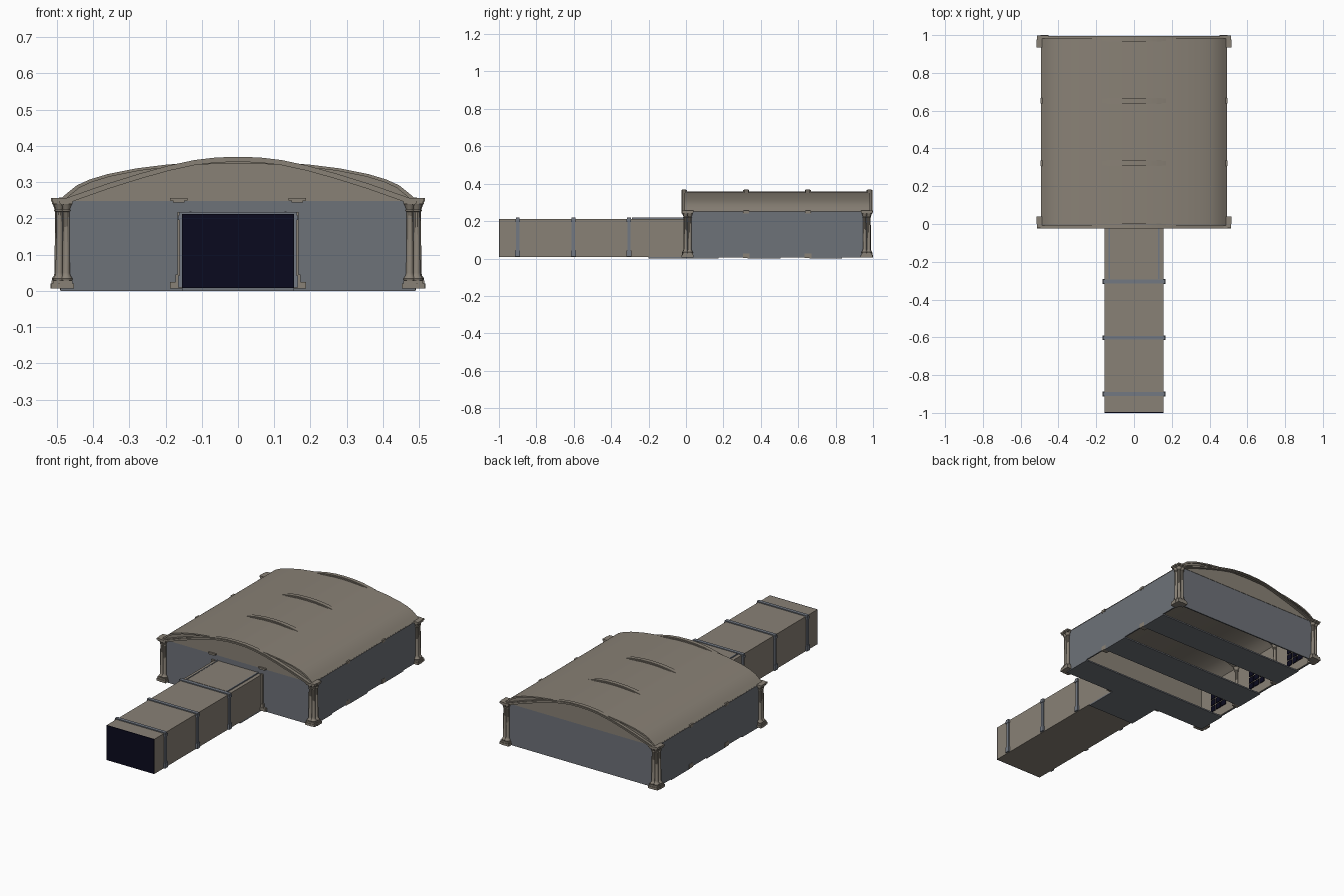
import bpy, bmesh, math
from mathutils import Vector

if "Cube" in bpy.data.objects:
    bpy.data.objects.remove(bpy.data.objects["Cube"])


def material(name, rgb):
    m = bpy.data.materials.new(name)
    m.diffuse_color = (*rgb, 1)
    m.use_nodes = True
    m.node_tree.nodes["Principled BSDF"].inputs["Base Color"].default_value = m.diffuse_color
    return m


STONE = material("taupe stone", (0.25, 0.22, 0.18))
GREY = material("blue grey wall", (0.155, 0.168, 0.19))
RIB = material("steel blue rib", (0.17, 0.19, 0.225))
NAVY = material("dark navy", (0.003, 0.003, 0.013))


def finish(name, bm, mat, smooth=False):
    bmesh.ops.recalc_face_normals(bm, faces=bm.faces)
    me = bpy.data.meshes.new(name)
    bm.to_mesh(me)
    bm.free()
    ob = bpy.data.objects.new(name, me)
    bpy.context.collection.objects.link(ob)
    me.materials.append(mat)
    if smooth:
        bpy.ops.object.select_all(action='DESELECT')
        ob.select_set(True)
        bpy.context.view_layer.objects.active = ob
        bpy.ops.object.shade_smooth_by_angle(angle=math.radians(35))
    return ob


def add_box(bm, x0, x1, y0, y1, z0, z1):
    vs = bmesh.ops.create_cube(bm, size=1)["verts"]
    for v in vs:
        v.co = Vector((x1 if v.co.x > 0 else x0,
                       y1 if v.co.y > 0 else y0,
                       z1 if v.co.z > 0 else z0))


def boxes(name, mat, specs):
    bm = bmesh.new()
    for s in specs:
        add_box(bm, *s)
    return finish(name, bm, mat)


def prism(name, mat, pts, y0, y1, smooth=False):
    """Extrude an x-z outline along y."""
    bm = bmesh.new()
    f = bm.faces.new([bm.verts.new((x, y0, z)) for x, z in pts])
    new = bmesh.ops.extrude_face_region(bm, geom=[f])["geom"]
    for v in new:
        if isinstance(v, bmesh.types.BMVert):
            v.co.y = y1
    return finish(name, bm, mat, smooth)


def add_lathe(bm, cx, cy, profile, n=10):
    rings = [[bm.verts.new((cx + r * math.cos(2 * math.pi * i / n),
                            cy + r * math.sin(2 * math.pi * i / n), z))
              for i in range(n)] for r, z in profile]
    for a, b in zip(rings, rings[1:]):
        for i in range(n):
            j = (i + 1) % n
            bm.faces.new((a[i], a[j], b[j], b[i]))
    bm.faces.new(rings[0][::-1])
    bm.faces.new(rings[-1])


def mirrored(half):
    return [(-x, z) for x, z in reversed(half)] + half[1:]


# Hall walls with stone inner lining
Y0, Y1, W, EAVE = 0.0, 0.975, 0.49, 0.254
boxes("hall_walls", GREY, [
    (-W, W, Y0, Y0 + 0.006, 0.006, EAVE), (-W, W, Y1 - 0.006, Y1, 0.006, EAVE),
    (-W, -W + 0.006, Y0, Y1, 0.006, EAVE), (W - 0.006, W, Y0, Y1, 0.006, EAVE)])
boxes("wall_lining", STONE, [
    (-W + 0.01, W - 0.01, Y0 + 0.006, Y0 + 0.01, 0.008, EAVE),
    (-W + 0.01, W - 0.01, Y1 - 0.01, Y1 - 0.006, 0.008, EAVE),
    (-W + 0.006, -W + 0.01, Y0, Y1, 0.008, EAVE),
    (W - 0.01, W - 0.006, Y0, Y1, 0.008, EAVE)])

# Floor strips with open gaps, and the threshold slab
boxes("floor_strips", GREY,
      [(-W, W, y, y + 0.175, 0.0, 0.008) for y in (0.0, 0.33, 0.66)]
      + [(-0.155, 0.155, -0.2, 0.0, 0.0, 0.008)])

# Inside window panes
panes = []
for s in (-1, 1):
    for y in (0.16, 0.49, 0.82):
        for dy in (-0.045, 0, 0.045):
            for z in (0.06, 0.10, 0.14):
                xa, xb = sorted((s * (W - 0.015), s * (W - 0.009)))
                panes.append((xa, xb, y + dy - 0.018, y + dy + 0.018, z, z + 0.032))
boxes("inner_windows", NAVY, panes)

# Vaulted roof shell and gable ends
roof_half = [(0, 0.358), (0.1, 0.356), (0.2, 0.348), (0.28, 0.338), (0.36, 0.322),
             (0.41, 0.307), (0.445, 0.291), (0.47, 0.271), (0.492, 0.252)]
top = mirrored(roof_half)
under = [(x * 0.985, z - 0.007) for x, z in reversed(top)]
prism("vaulted_roof", STONE, top + under, -0.008, 0.983, True)
gable = [(x * 0.99, z - 0.004) for x, z in top]
prism("front_gable", STONE, gable, -0.002, 0.006)
prism("back_gable", STONE, gable, Y1 - 0.006, Y1 + 0.002)

# Arched ribs that rise through the roof crown
arch = mirrored([(0, 0.370), (0.06, 0.368), (0.12, 0.361), (0.19, 0.346), (0.27, 0.324),
                 (0.36, 0.296), (0.44, 0.268), (0.492, 0.25)])
for name, y, d in (("front_arch", -0.010, 0.011), ("inner_arch_1", 0.322, 0.012),
                   ("inner_arch_2", 0.652, 0.012), ("back_arch", 0.981, 0.011)):
    prism(name, STONE, arch + [(x * 0.99, z - 0.014) for x, z in reversed(arch)],
          y - d, y + d, True)
    prism(name + "_bead", STONE,
          [(x, z - 0.003) for x, z in arch] + [(x, z - 0.009) for x, z in reversed(arch)],
          y - d - 0.004, y + d + 0.004)

# Clustered columns at the corners
shaft = [(0.016, 0.028), (0.018, 0.034), (0.012, 0.042), (0.010, 0.05), (0.009, 0.218),
         (0.012, 0.221), (0.010, 0.225), (0.014, 0.236), (0.018, 0.244)]
bm = bmesh.new()
blocks = []
for sx in (-1, 1):
    for yc, sy in ((Y0, -1), (Y1, 1)):
        for dx, dy in ((0.474, 0.004), (0.493, 0.002), (0.496, -0.020)):
            x, y = sx * dx, yc + sy * dy
            add_lathe(bm, x, y, shaft)
            for r, z0, z1 in ((0.021, 0.006, 0.020), (0.018, 0.020, 0.029),
                              (0.017, 0.240, 0.247), (0.020, 0.247, 0.256)):
                blocks.append((x - r, x + r, y - r, y + r, z0, z1))
    # Half columns inside the side walls
    for y in (0.322, 0.652):
        add_lathe(bm, sx * 0.472, y, shaft)
        blocks.append((sx * 0.473 - 0.018, sx * 0.473 + 0.018, y - 0.018, y + 0.018, 0.002, 0.028))
        blocks.append((sx * 0.476 - 0.018, sx * 0.476 + 0.018, y - 0.014, y + 0.014, 0.245, 0.258))
finish("column_shafts", bm, STONE, True)
boxes("column_blocks", STONE, blocks)

# Entrance corridor with navy end
C = 0.155
boxes("corridor", STONE, [(-C, C, -0.996, 0.0, 0.008, 0.212)])
boxes("corridor_end", NAVY, [(-C, C, -1.0, -0.996, 0.008, 0.212)])
boxes("corridor_raised_roof", STONE, [(-0.13, 0.13, -0.29, 0.0, 0.212, 0.217)])
boxes("raised_roof_edge", RIB, [(s * 0.131 - 0.003, s * 0.131 + 0.003, -0.29, 0.0, 0.21, 0.2185)
                                for s in (-1, 1)])

# Corridor rib frames with wider feet and caps
ribs = []
for y in (-0.9, -0.602, -0.305):
    ribs.append((-0.163, 0.163, y - 0.010, y + 0.010, 0.207, 0.218))
    for s in (-1, 1):
        for r, out, z0, z1 in ((0.009, 0.162, 0.01, 0.215), (0.013, 0.166, 0.01, 0.042),
                               (0.012, 0.165, 0.195, 0.208)):
            xa, xb = sorted((s * 0.15, s * out))
            ribs.append((xa, xb, y - r, y + r, z0, z1))
boxes("corridor_ribs", RIB, ribs)

# Door jambs, plinths and brackets on the hall front
jambs = []
for s in (-1, 1):
    for a, b, d, z0, z1 in ((0.15, 0.167, 0.010, 0.008, 0.217), (0.155, 0.187, 0.016, 0.006, 0.024),
                            (0.155, 0.172, 0.014, 0.024, 0.045), (0.14, 0.187, 0.012, 0.249, 0.256),
                            (0.147, 0.18, 0.010, 0.244, 0.249)):
        xa, xb = sorted((s * a, s * b))
        jambs.append((xa, xb, -d, 0.004, z0, z1))
boxes("door_surround", STONE, jambs)
